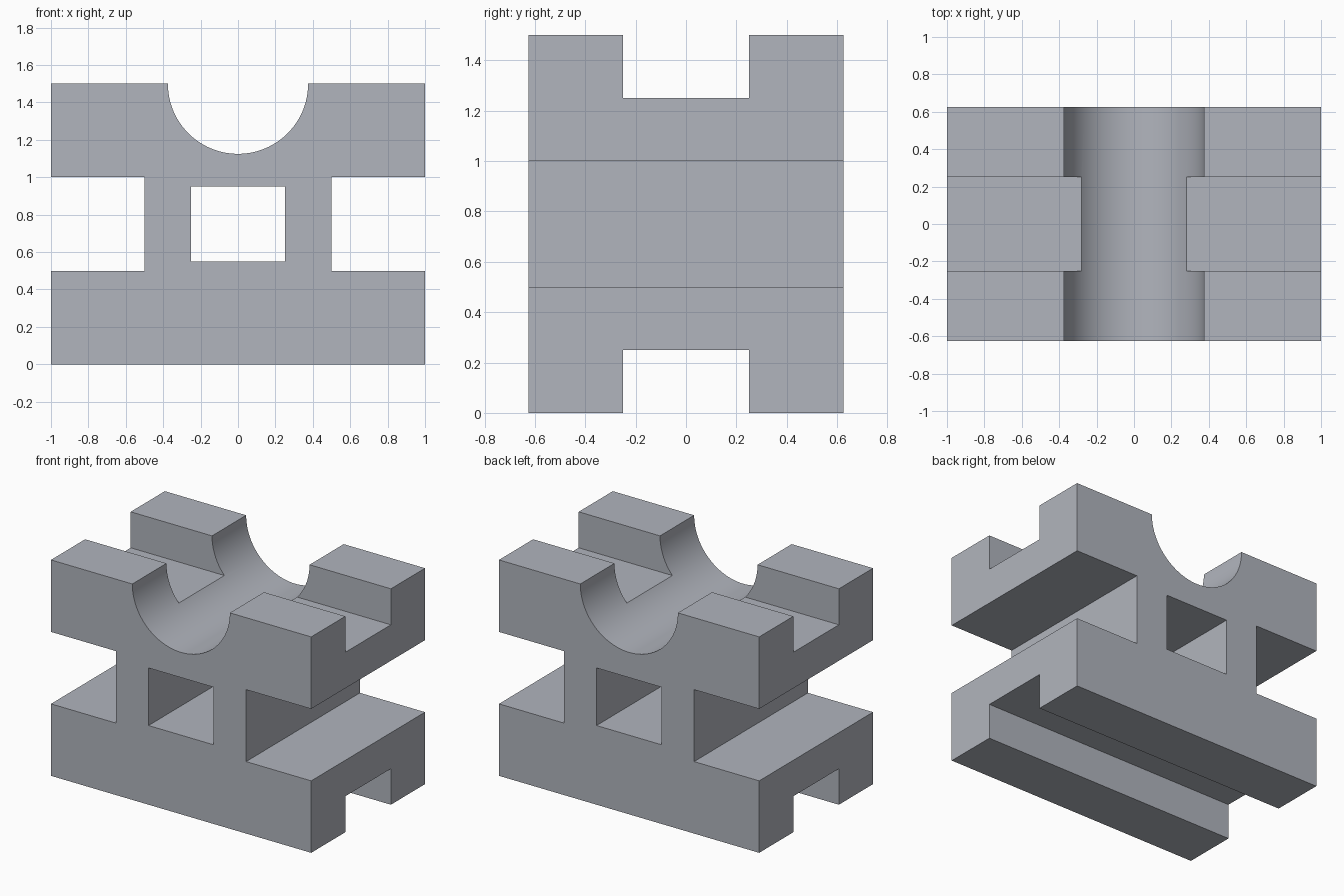
import bpy, bmesh
from math import cos, sin, pi, radians

if "Cube" in bpy.data.objects:
    bpy.data.objects.remove(bpy.data.objects["Cube"])

HALF_X, HALF_Y, TOP = 1.0, 0.625, 1.5
RADIUS, SEGMENTS = 0.375, 48


def extrude_profile(name, points, half_depth):
    """Extrude an (x, z) outline along y, centred on y = 0."""
    bm = bmesh.new()
    face = bm.faces.new([bm.verts.new((x, -half_depth, z)) for x, z in points])
    extruded = bmesh.ops.extrude_face_region(bm, geom=[face])["geom"]
    verts = [g for g in extruded if isinstance(g, bmesh.types.BMVert)]
    bmesh.ops.translate(bm, verts=verts, vec=(0, 2 * half_depth, 0))
    bmesh.ops.recalc_face_normals(bm, faces=bm.faces)
    mesh = bpy.data.meshes.new(name)
    bm.to_mesh(mesh)
    bm.free()
    obj = bpy.data.objects.new(name, mesh)
    bpy.context.collection.objects.link(obj)
    return obj


def cut_box(target, half_x, half_y, z0, z1):
    """Subtract a box centred on x = y = 0 and spanning z0 to z1."""
    outline = [(-half_x, z0), (half_x, z0), (half_x, z1), (-half_x, z1)]
    cutter = extrude_profile("cutter", outline, half_y)
    cutter.hide_render = True
    mod = target.modifiers.new("cut", "BOOLEAN")
    mod.operation, mod.solver, mod.object = "DIFFERENCE", "EXACT", cutter
    bpy.ops.object.modifier_apply(modifier=mod.name)
    bpy.data.objects.remove(cutter)


# Front outline: right half with side notch, round saddle, mirrored left half
right = [(HALF_X, 0), (HALF_X, 0.5), (0.5, 0.5), (0.5, 1.0), (HALF_X, 1.0), (HALF_X, TOP)]
saddle = [(RADIUS * cos(pi * i / SEGMENTS), TOP - RADIUS * sin(pi * i / SEGMENTS))
          for i in range(SEGMENTS + 1)]
left = [(-x, z) for x, z in reversed(right)]
block = extrude_profile("saddle_block", right + saddle + left, HALF_Y)
bpy.context.view_layer.objects.active = block
block.select_set(True)

# Blue-grey surface
grey = bpy.data.materials.new("blue_grey")
grey.diffuse_color = (0.44, 0.46, 0.51, 1)
grey.use_nodes = True
grey.node_tree.nodes["Principled BSDF"].inputs["Base Color"].default_value = grey.diffuse_color
block.data.materials.append(grey)

# Window through the web, then the lengthwise top and bottom channels
cut_box(block, 0.25, 1.0, 0.55, 0.95)
cut_box(block, 1.5, 0.25, 1.25, 2.0)
cut_box(block, 1.5, 0.25, -0.5, 0.25)

# Smooth saddle, crisp edges
bpy.ops.object.shade_smooth_by_angle(angle=radians(30))
